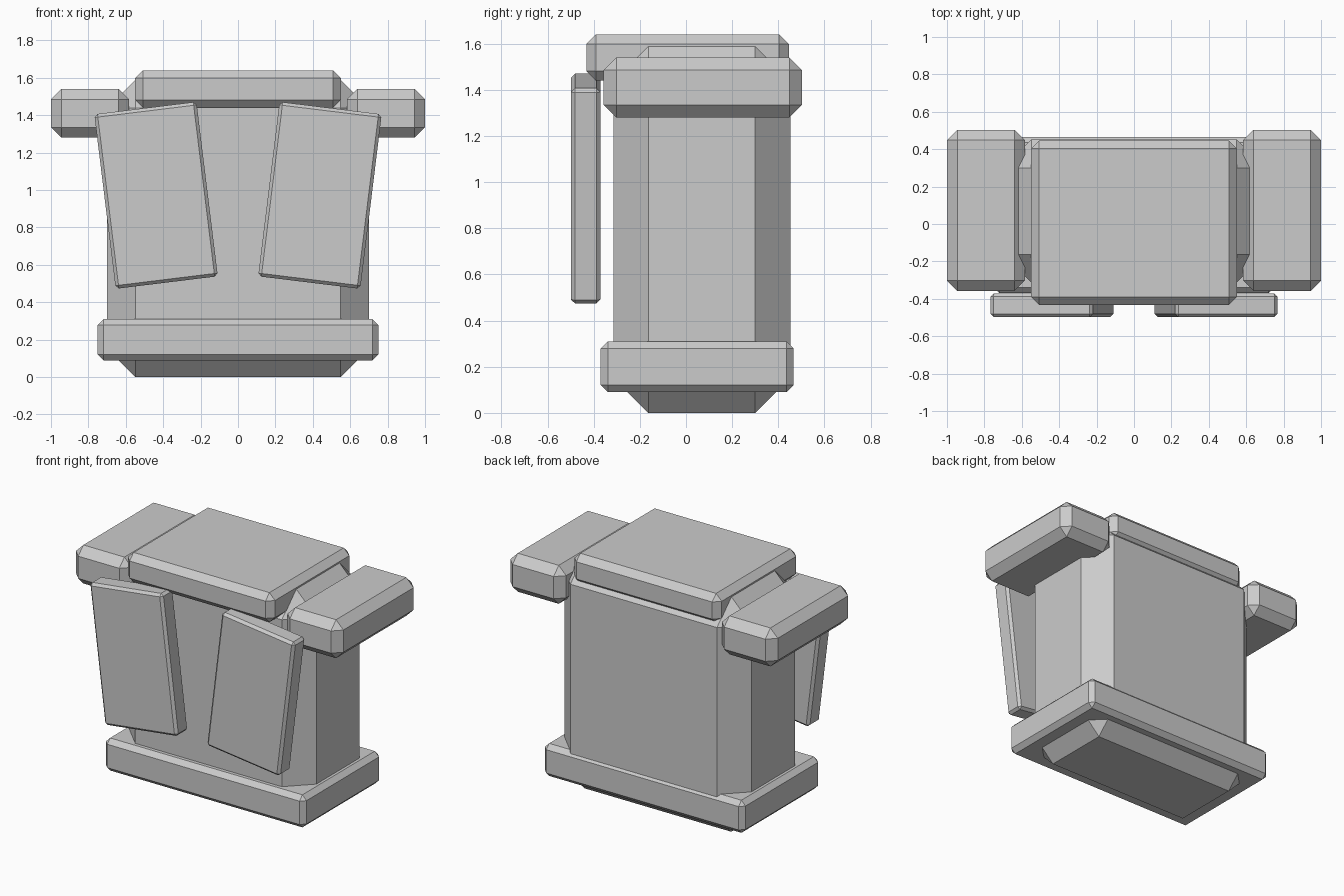
import bpy, bmesh
from math import radians
from mathutils import Matrix, Vector

if "Cube" in bpy.data.objects:
    bpy.data.objects.remove(bpy.data.objects["Cube"])


def chamfered_box(name, lo, hi, bevel, tilt=0.0, mirror=False):
    """Box between two corners, single-step chamfer, optional tilt about y and x mirror."""
    lo, hi = Vector(lo), Vector(hi)
    bm = bmesh.new()
    bmesh.ops.create_cube(bm, size=1)
    bmesh.ops.scale(bm, vec=hi - lo, verts=bm.verts)
    bmesh.ops.bevel(bm, geom=bm.edges[:], offset=bevel, segments=1,
                    affect='EDGES', profile=0.5)
    bm.transform(Matrix.Translation((lo + hi) / 2)
                 @ Matrix.Rotation(radians(tilt), 4, 'Y'))
    mesh = bpy.data.meshes.new(name)
    bm.to_mesh(mesh)
    bm.free()
    obj = bpy.data.objects.new(name, mesh)
    bpy.context.collection.objects.link(obj)
    if mirror:
        obj.modifiers.new("Mirror", 'MIRROR')
    return obj


# Main body and belt
chamfered_box("torso", (-0.70, -0.315, 0.0), (0.70, 0.452, 1.59), 0.152)
chamfered_box("belt", (-0.75, -0.37, 0.09), (0.75, 0.466, 0.31), 0.031)

# Collar slab on top
chamfered_box("collar", (-0.55, -0.432, 1.44), (0.55, 0.446, 1.64), 0.042)

# Shoulder pads
chamfered_box("shoulder_pads", (0.583, -0.357, 1.28), (1.0, 0.503, 1.54), 0.055,
              mirror=True)

# Tilted chest plates
chamfered_box("chest_plates", (0.163, -0.498, 0.502), (0.713, -0.371, 1.442), 0.017,
              tilt=7, mirror=True)
